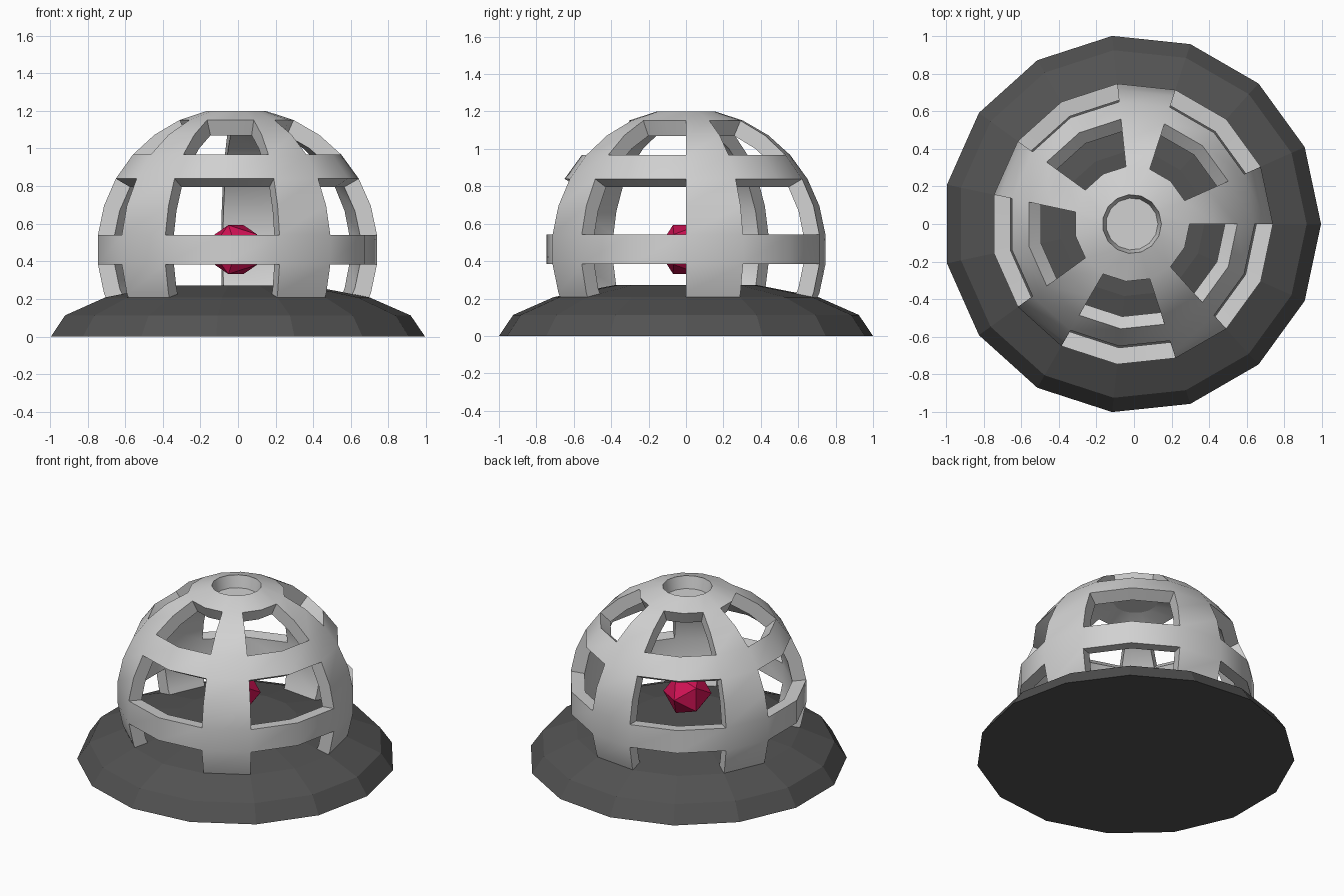
import bpy, bmesh
from math import sin, cos, radians, sqrt
from mathutils import Vector

if "Cube" in bpy.data.objects:
    bpy.data.objects.remove(bpy.data.objects["Cube"], do_unlink=True)

SIDES = 15
AXIS_X = -0.011
CENTRE = Vector((AXIS_X, 0, 0.4625))
RADIUS, INNER = 0.754, 0.882


def material(name, colour):
    mat = bpy.data.materials.new(name)
    mat.use_nodes = True
    mat.diffuse_color = (*colour, 1)
    mat.node_tree.nodes["Principled BSDF"].inputs["Base Color"].default_value = (*colour, 1)
    return mat


def finish(bm, name, mat, smooth=False):
    bmesh.ops.recalc_face_normals(bm, faces=bm.faces)
    mesh = bpy.data.meshes.new(name)
    bm.to_mesh(mesh)
    bm.free()
    mesh.materials.append(mat)
    obj = bpy.data.objects.new(name, mesh)
    bpy.context.collection.objects.link(obj)
    if smooth:
        bpy.ops.object.select_all(action='DESELECT')
        obj.select_set(True)
        bpy.context.view_layer.objects.active = obj
        bpy.ops.object.shade_smooth_by_angle(angle=radians(30))
    return obj


def lathe(profile, keep=lambda row, seg: True):
    """Revolve (radius, z) points; keep decides which faces are made."""
    bm = bmesh.new()
    turns = [radians(360 * i / SIDES) for i in range(SIDES)]
    rings = [[bm.verts.new((AXIS_X + r * cos(a), r * sin(a), z)) for a in turns]
             for r, z in profile]
    for row, (low, high) in enumerate(zip(rings, rings[1:])):
        for i in range(SIDES):
            j = (i + 1) % SIDES
            if keep(row, i):
                bm.faces.new((low[i], low[j], high[j], high[i]))
    return bm, rings


light_grey = material("light grey", (0.64, 0.64, 0.64))
dark_grey = material("dark grey", (0.085, 0.085, 0.085))
crimson = material("crimson", (0.64, 0.006, 0.09))

# Base: squashed dome with a flat top
arc = [radians(22.5 * k) for k in range(4)]
bm, rings = lathe([(1.0055 * cos(a), 0.294 * sin(a)) for a in arc])
bm.faces.new(rings[0])
bm.faces.new(rings[-1])
finish(bm, "base", dark_grey)

# Cage: sphere rows from below the base top up to the crown, with window openings
lats = [radians(d) for d in range(-30, 79, 12)]
OPEN_ROWS = {0, 1, 3, 4, 6, 7}
bm, rings = lathe([(RADIUS * cos(a), CENTRE.z + RADIUS * sin(a)) for a in lats],
                  lambda row, seg: row not in OPEN_ROWS or seg % 3 == 0)
bmesh.ops.delete(bm, geom=[v for v in bm.verts if not v.link_faces], context='VERTS')
wall = bmesh.ops.extrude_face_region(bm, geom=bm.faces[:], use_keep_orig=True)
for v in wall["geom"]:
    if isinstance(v, bmesh.types.BMVert):
        v.co = CENTRE + (v.co - CENTRE) * INNER
finish(bm, "cage", light_grey, smooth=True)

# Crown floor: closes the recess at the top
r, z = RADIUS * INNER * cos(lats[-1]), CENTRE.z + RADIUS * INNER * sin(lats[-1])
bm, rings = lathe([(r, z), (r, z + 0.005)])
for ring in rings:
    bm.faces.new(ring)
finish(bm, "crown_floor", light_grey)

# Gem: icosahedron resting on an edge, hull of three golden rectangles
bm = bmesh.new()
phi = (1 + sqrt(5)) / 2
for a in (-1, 1):
    for b in (-phi, phi):
        for co in ((a, 0, b), (b, a, 0), (0, b, a)):
            bm.verts.new(co)
bmesh.ops.convex_hull(bm, input=bm.verts)
gem = finish(bm, "gem", crimson)
gem.scale = (0.0805,) * 3
gem.rotation_euler.z = radians(60)
gem.location = CENTRE
